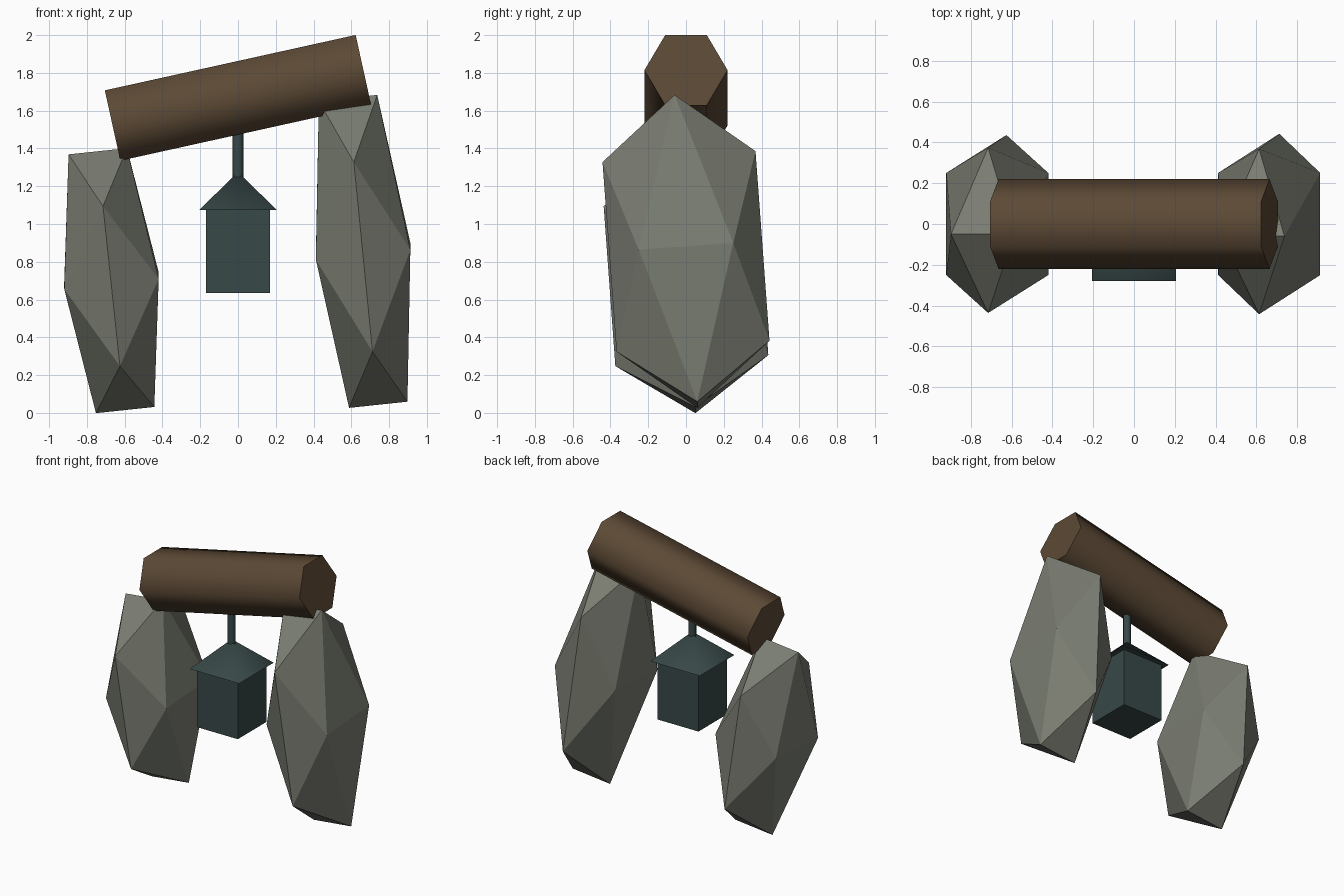
import bpy, bmesh, math
from mathutils import Matrix, Vector

if "Cube" in bpy.data.objects:
    bpy.data.objects.remove(bpy.data.objects["Cube"])


def material(name, hex_colour):
    def linear(c):
        c /= 255
        return c / 12.92 if c <= 0.04045 else ((c + 0.055) / 1.055) ** 2.4
    m = bpy.data.materials.new(name)
    m.diffuse_color = [linear((hex_colour >> s) & 255) for s in (16, 8, 0)] + [1]
    m.use_nodes = True
    m.node_tree.nodes["Principled BSDF"].inputs["Base Color"].default_value = m.diffuse_color
    return m


stone = material("grey stone", 0x7A7D72)
wood = material("brown wood", 0x5C4935)
iron = material("dark iron", 0x384848)


def finish(name, bm, mat):
    bmesh.ops.recalc_face_normals(bm, faces=bm.faces)
    mesh = bpy.data.meshes.new(name)
    bm.to_mesh(mesh)
    bm.free()
    mesh.materials.append(mat)
    obj = bpy.data.objects.new(name, mesh)
    bpy.context.collection.objects.link(obj)
    return obj


def boulder(name, centre, across, depth, up):
    """Icosahedron stretched along three half-axis vectors."""
    t = (1 + math.sqrt(5)) / 2
    c, x, y, z = (Vector(v) for v in (centre, across, depth, up))
    bm = bmesh.new()
    for a in (-1, 1):
        for b in (-1, 1):
            bm.verts.new(c + a * x / t + b * z)
            bm.verts.new(c + a * z / t + b * y)
            bm.verts.new(c + a * y / t + b * x)
    bmesh.ops.convex_hull(bm, input=bm.verts)
    return finish(name, bm, stone)


def prism(name, sides, r_bottom, r_top, length, matrix, mat, start, smooth=True):
    """Prism or pyramid along z with smooth sides and flat caps."""
    bm = bmesh.new()
    angles = [start + math.tau * i / sides for i in range(sides)]

    def ring(r, z):
        return [bm.verts.new((r * math.cos(a), r * math.sin(a), z)) for a in angles]
    low = ring(r_bottom, -length / 2)
    bm.faces.new(low)
    if r_top > 0:
        high = ring(r_top, length / 2)
        bm.faces.new(high)
    else:
        tip = bm.verts.new((0, 0, length / 2))
    for i in range(sides):
        j = (i + 1) % sides
        quad = [low[i], low[j], high[j], high[i]] if r_top > 0 else [low[i], low[j], tip]
        bm.faces.new(quad).smooth = smooth
    bm.transform(matrix)
    return finish(name, bm, mat)


# Two leaning standing stones
boulder("left_stone", (-0.67, 0, 0.70), (0.25, 0, 0.0265), (0, 0.405, 0.029), (-0.0725, -0.05, 0.685))
boulder("right_stone", (0.6625, 0, 0.855), (0.25, 0, 0.0265), (0, 0.405, 0.029), (-0.08, -0.06, 0.812))

# Six-sided log lying across the stones
prism("log_beam", 6, 0.22, 0.22, 1.36,
      Matrix.Translation((0, 0, 1.668)) @ Matrix.Rotation(math.radians(77.55), 4, 'Y'),
      wood, math.radians(30))

# Hanging lantern: rod, pyramid roof and square body
LY = -0.075
q = math.radians(45)
prism("lantern_rod", 6, 0.03, 0.03, 0.32, Matrix.Translation((0, LY, 1.38)), iron, 0)
prism("lantern_roof", 4, 0.29, 0, 0.20, Matrix.Translation((0, LY, 1.175)), iron, q)
prism("lantern_body", 4, 0.24, 0.24, 0.445, Matrix.Translation((0, LY, 0.8575)), iron, q, smooth=False)
